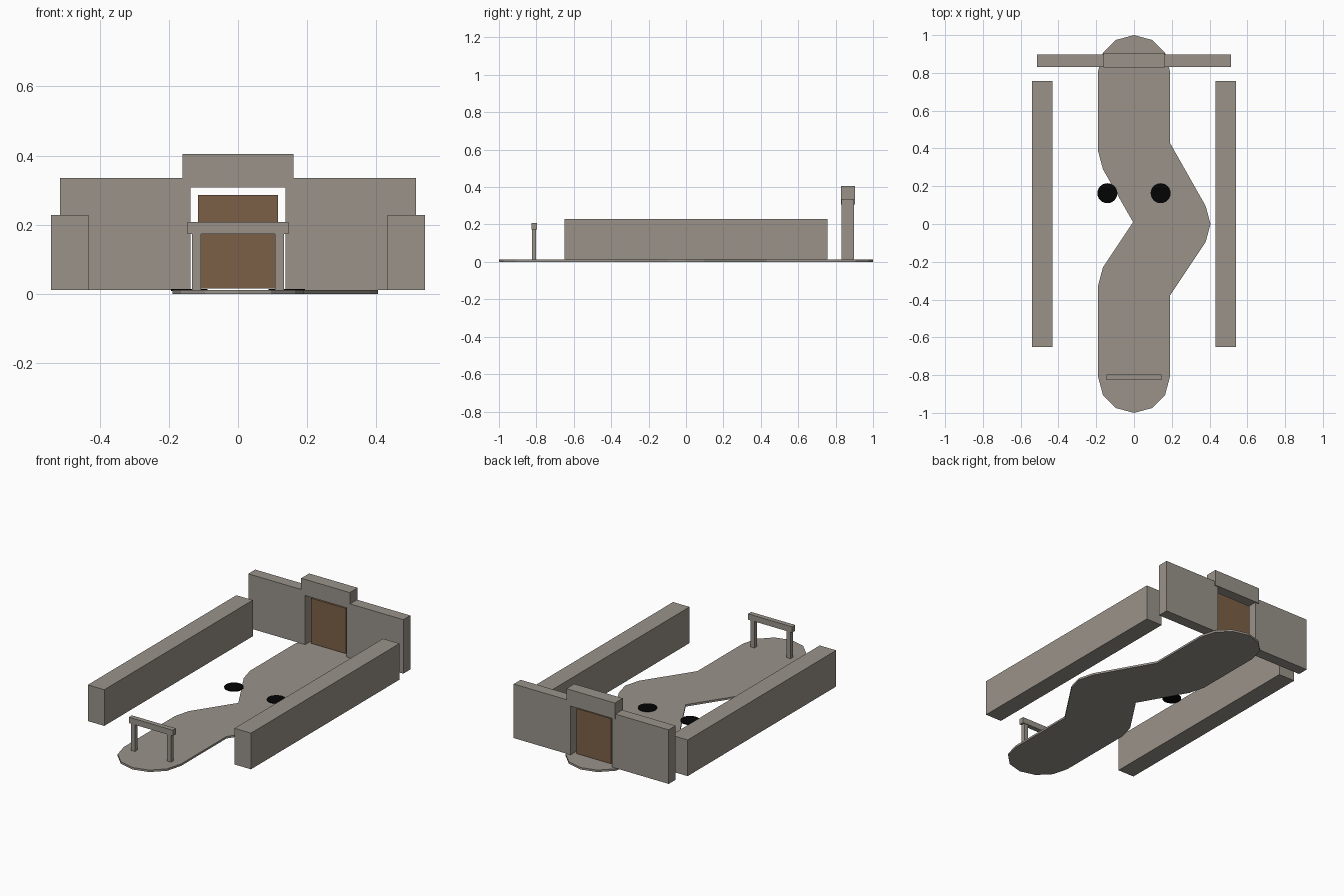
import bpy, bmesh, math

if "Cube" in bpy.data.objects:
    bpy.data.objects.remove(bpy.data.objects["Cube"])


def material(name, color):
    m = bpy.data.materials.new(name)
    m.diffuse_color = (*color, 1)
    m.use_nodes = True
    m.node_tree.nodes["Principled BSDF"].inputs["Base Color"].default_value = m.diffuse_color
    return m


stone = material("stone", (0.32, 0.29, 0.255))
wood = material("wood", (0.20, 0.115, 0.062))
black = material("black", (0.001, 0.001, 0.001))
BASE = 0.012


def finish(name, bm, mat):
    bmesh.ops.recalc_face_normals(bm, faces=bm.faces[:])
    me = bpy.data.meshes.new(name)
    bm.to_mesh(me)
    bm.free()
    ob = bpy.data.objects.new(name, me)
    bpy.context.collection.objects.link(ob)
    me.materials.append(mat)
    return ob


def box(name, x, y, z, mat=stone):
    bm = bmesh.new()
    bmesh.ops.create_cube(bm, size=1)
    for v in bm.verts:
        v.co = [lo + (c + 0.5) * (hi - lo) for c, (lo, hi) in zip(v.co, (x, y, z))]
    return finish(name, bm, mat)


# Winding path: rounded ends and bends sampled every 30 degrees
def arc(cx, cy, start, end, r=0.19):
    return [(cx + r * math.cos(math.radians(a)), cy + r * math.sin(math.radians(a)))
            for a in range(start, end + 30, 30)]


outline = (arc(0, -0.81, 180, 360) + [(0.19, -0.38)] + arc(0.215, 0, -30, 30)
           + [(0.19, 0.43)] + arc(0, 0.81, 0, 180) + arc(0, 0.385, 180, 210)
           + [(-0.005, 0.01)] + arc(0, -0.325, 150, 180))
bm = bmesh.new()
face = bm.faces.new([bm.verts.new((x, y, 0)) for x, y in outline])
top = bmesh.ops.extrude_face_region(bm, geom=[face], use_keep_orig=True)["geom"]
bmesh.ops.translate(bm, vec=(0, 0, BASE), verts=[v for v in top if isinstance(v, bmesh.types.BMVert)])
finish("winding_path", bm, stone)

# Mirrored parts
for s, side in ((-1, "left"), (1, "right")):
    def span(a, b):
        return tuple(sorted((s * a, s * b)))

    box(f"side_wall_{side}", span(0.432, 0.541), (-0.65, 0.757), (BASE, 0.229))
    box(f"back_wall_{side}", span(0.137, 0.514), (0.832, 0.898), (BASE, 0.336))
    box(f"gate_post_{side}", span(0.107, 0.133), (-0.824, -0.801), (BASE, 0.174))

    # Round floor plates
    bm = bmesh.new()
    bmesh.ops.create_cone(bm, cap_ends=True, segments=24, radius1=0.053, radius2=0.053, depth=0.006)
    bmesh.ops.translate(bm, vec=(s * 0.141, 0.163, 0.012), verts=bm.verts)
    finish(f"floor_disc_{side}", bm, black)

# Doorway and front gate
box("doorway_lintel", (-0.161, 0.161), (0.829, 0.904), (0.308, 0.405))
box("door", (-0.115, 0.115), (0.857, 0.873), (0.016, 0.287), wood)
box("gate_beam", (-0.146, 0.146), (-0.826, -0.797), (0.173, 0.208))
